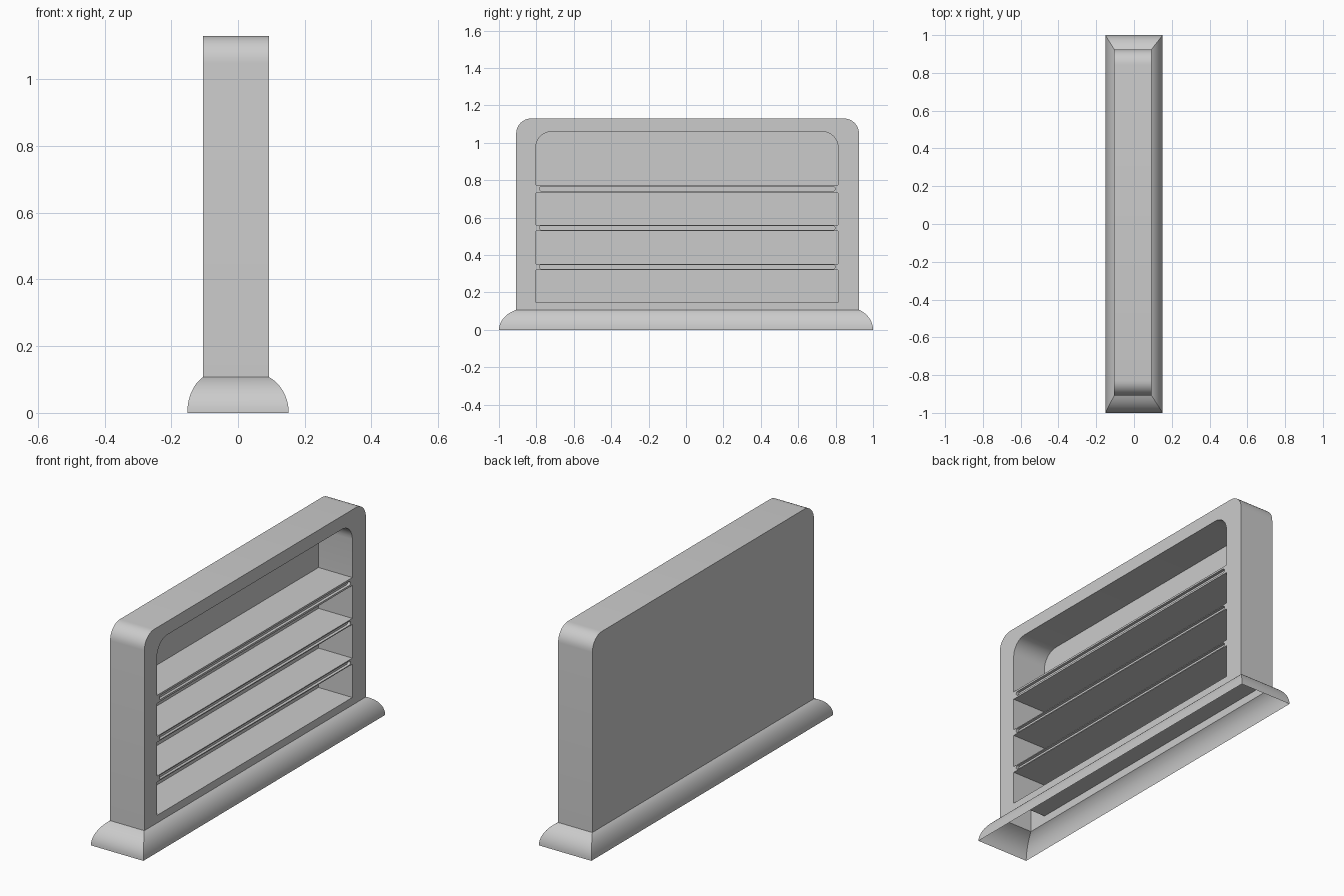
import bpy, bmesh, math
from mathutils import Vector

if "Cube" in bpy.data.objects:
    bpy.data.objects.remove(bpy.data.objects["Cube"])

X_FRONT, X_BACK = 0.093, -0.105
Z_FOOT, Z_TOP = 0.107, 1.13


def make_object(name, bm):
    bmesh.ops.recalc_face_normals(bm, faces=bm.faces[:])
    mesh = bpy.data.meshes.new(name)
    bm.to_mesh(mesh)
    bm.free()
    obj = bpy.data.objects.new(name, mesh)
    bpy.context.collection.objects.link(obj)
    bpy.context.view_layer.objects.active = obj
    obj.select_set(True)
    bpy.ops.object.shade_smooth_by_angle(angle=math.radians(35))
    obj.select_set(False)


def outline(y0, y1, z0, z1, r_top=0.0, r_bottom=0.0, steps=8):
    """Rectangle in the YZ plane with rounded corners, starting bottom right."""
    corners = [(y1, z0, -1, 1, r_bottom, 270), (y1, z1, -1, -1, r_top, 0),
               (y0, z1, 1, -1, r_top, 90), (y0, z0, 1, 1, r_bottom, 180)]
    pts = []
    for y, z, sy, sz, r, start in corners:
        if r == 0:
            pts.append((y, z))
            continue
        for i in range(steps + 1):
            a = math.radians(start + 90 * i / steps)
            pts.append((y + sy * r + r * math.cos(a), z + sz * r + r * math.sin(a)))
    return pts


# Bookcase body: front frame with openings, each outline pulled back and capped
bm = bmesh.new()
front_edges, loops = [], []


def add_loop(pts, x_end, open_bottom=False):
    front = [bm.verts.new((X_FRONT, y, z)) for y, z in pts]
    for i, v in enumerate(front):
        front_edges.append(bm.edges.new((v, front[(i + 1) % len(front)])))
    loops.append((front, x_end, open_bottom))


# Outer shell, open underneath
add_loop(outline(-0.908, 0.925, Z_FOOT, Z_TOP, r_top=0.08), X_BACK, True)
# Shelf compartments
for z0, z1, r in [(0.147, 0.321, 0), (0.353, 0.529, 0), (0.561, 0.733, 0), (0.775, 1.06, 0.085)]:
    add_loop(outline(-0.803, 0.813, z0, z1, r_top=r), -0.103)
# Grooves along the shelf edges
for z in (0.337, 0.545, 0.754):
    add_loop(outline(-0.784, 0.797, z - 0.011, z + 0.011, 0.0105, 0.0105, 4), X_FRONT - 0.015)

bmesh.ops.triangle_fill(bm, use_beauty=True, edges=front_edges, normal=Vector((1, 0, 0)))
for front, x_end, open_bottom in loops:
    back = [bm.verts.new((x_end, v.co.y, v.co.z)) for v in front]
    n = len(front)
    for i in range(n - 1 if open_bottom else n):
        j = (i + 1) % n
        bm.faces.new((front[i], front[j], back[j], back[i]))
    bm.faces.new(back)
make_object("bookcase_body", bm)

# Flared plinth moulding, an open skirt with mitred corners
bm = bmesh.new()
rings = []
end = math.radians(65)
for i in range(11):
    a = end * i / 10
    t = (math.cos(a) - math.cos(end)) / (1 - math.cos(end))
    z = Z_FOOT * math.sin(a) / math.sin(end)
    x0, x1 = X_BACK + (-0.152 - X_BACK) * t, X_FRONT + (0.152 - X_FRONT) * t
    y0, y1 = -0.908 - 0.092 * t, 0.925 + 0.075 * t
    rings.append([bm.verts.new((x, y, z)) for x, y in ((x0, y0), (x1, y0), (x1, y1), (x0, y1))])
for low, high in zip(rings, rings[1:]):
    for k in range(4):
        m = (k + 1) % 4
        bm.faces.new((low[k], low[m], high[m], high[k]))
make_object("plinth_moulding", bm)
